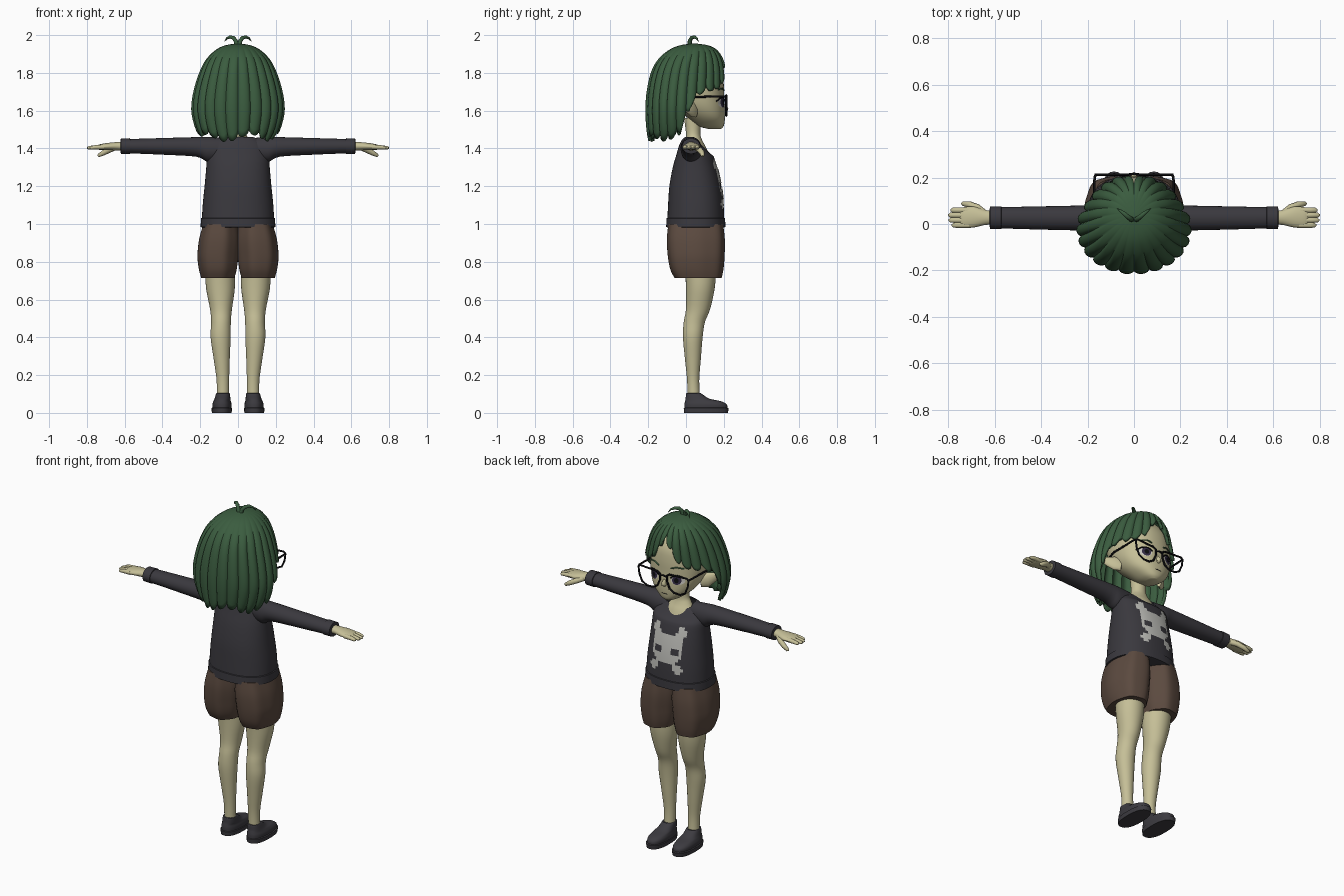
import bpy, bmesh, math
from mathutils import Vector

if "Cube" in bpy.data.objects:
    bpy.data.objects.remove(bpy.data.objects["Cube"])

def mat(name, r, g, b):
    m = bpy.data.materials.new(name)
    m.diffuse_color = (r, g, b, 1)
    m.use_nodes = True
    m.node_tree.nodes["Principled BSDF"].inputs["Base Color"].default_value = m.diffuse_color
    return m

SKIN = mat("skin", .56, .52, .31)
HAIR = mat("green_hair", .043, .108, .050)
SHIRT = mat("charcoal_cloth", .042, .040, .048)
SHORTS = mat("brown_cloth", .105, .068, .050)
SHOE = mat("shoe_grey", .046, .044, .052)
PRINT = mat("print_grey", .50, .50, .47)
BLACK = mat("black", .004, .004, .005)
WHITE = mat("eye_white", .62, .60, .55)
IRIS = mat("iris_purple", .035, .025, .06)

def finish(name, bm, m, mirror=False, angle=45):
    bmesh.ops.recalc_face_normals(bm, faces=bm.faces)
    me = bpy.data.meshes.new(name)
    bm.to_mesh(me)
    bm.free()
    ob = bpy.data.objects.new(name, me)
    bpy.context.collection.objects.link(ob)
    me.materials.append(m)
    bpy.ops.object.select_all(action='DESELECT')
    ob.select_set(True)
    bpy.context.view_layer.objects.active = ob
    bpy.ops.object.shade_smooth_by_angle(angle=math.radians(angle))
    if mirror:
        ob.modifiers.new("mirror", 'MIRROR').use_clip = False
    return ob

def dense(rows, k=4):
    """Smooth curve through key rows."""
    out = []
    for i in range(len(rows) - 1):
        a, b, c, d = (rows[max(0, min(len(rows) - 1, j))] for j in (i - 1, i, i + 1, i + 2))
        for s in range(k):
            t = s / k
            out.append([.5 * (2 * q + (r - p) * t + (2 * p - 5 * q + 4 * r - w) * t * t
                        + (3 * q - p - 3 * r + w) * t ** 3) for p, q, r, w in zip(a, b, c, d)])
    return out + [list(rows[-1])]

def lookup(rows, z):
    rows = sorted(rows)
    for a, b in zip(rows, rows[1:]):
        if z <= b[0]:
            t = max(0, (z - a[0]) / (b[0] - a[0]))
            return [p + (q - p) * t for p, q in zip(a, b)]
    return rows[-1]

def ring(c, u, v, n=32, e=2, wave=0, k=7):
    pts = []
    for i in range(n):
        a = math.tau * i / n
        ca, sa = math.cos(a), math.sin(a)
        w = 1 + wave * math.cos(k * a)
        pts.append(Vector(c) + Vector(u) * w * math.copysign(abs(ca) ** (2 / e), ca)
                   + Vector(v) * w * math.copysign(abs(sa) ** (2 / e), sa))
    return pts

def loft(name, rings, m, mirror=False, caps=True, angle=45):
    bm = bmesh.new()
    vs = [[bm.verts.new(p) for p in r] for r in rings]
    n = len(vs[0])
    for a, b in zip(vs, vs[1:]):
        for i in range(n):
            bm.faces.new((a[i], a[(i + 1) % n], b[(i + 1) % n], b[i]))
    if caps:
        bm.faces.new(vs[0])
        bm.faces.new(vs[-1])
    return finish(name, bm, m, mirror, angle)

def zrings(rows, cx=0, **kw):      # rows: z, half width, front y, back y
    return [ring((cx, (f + b) / 2, z), (rx, 0, 0), (0, (f - b) / 2, 0), **kw) for z, rx, f, b in rows]

def xrings(rows, **kw):            # rows: x, centre y, centre z, half depth, half height
    return [ring((x, cy, cz), (0, ry, 0), (0, 0, rz), **kw) for x, cy, cz, ry, rz in rows]

def tube(name, pts, m, r, cyclic=False, mirror=False, taper=None):
    cu = bpy.data.curves.new(name, 'CURVE')
    cu.dimensions, cu.bevel_depth, cu.bevel_resolution, cu.use_fill_caps = '3D', r, 2, True
    sp = cu.splines.new('POLY')
    sp.points.add(len(pts) - 1)
    for i, p in enumerate(pts):
        sp.points[i].co = (*p, 1)
        sp.points[i].radius = taper[i] if taper else 1
    sp.use_cyclic_u = cyclic
    ob = bpy.data.objects.new(name, cu)
    bpy.context.collection.objects.link(ob)
    cu.materials.append(m)
    if mirror:
        ob.modifiers.new("mirror", 'MIRROR')
    return ob

def front(rows, x, z, e, off):     # point just in front of a lofted body
    _, rx, f, b = lookup(rows, z)
    h = max(0, 1 - abs(x / rx) ** e) ** (1 / e)
    return Vector((x, (f + b) / 2 + (f - b) / 2 * h + off, z))

# ---- shirt with tilted neckline, hem, sleeves and cuffs
torso = dense([(.99, .193, .204, -.1), (1.1, .187, .199, -.095), (1.2, .177, .187, -.088),
               (1.3, .168, .165, -.07), (1.37, .163, .142, -.05), (1.42, .145, .115, -.035),
               (1.45, .11, .095, -.018), (1.46, .085, .085, -.005)])
rings = zrings(torso, n=64, e=2.3)
for r in rings:
    for p in r:
        p.z -= max(0, min(1, (p.z - 1.36) / .1)) * max(0, p.y - .02) * .6
loft("shirt_body", rings, SHIRT, caps=False)
loft("shirt_hem", zrings([(.982, .19, .2, -.098), (.984, .198, .209, -.105), (1.03, .196, .207, -.103),
                          (1.033, .188, .2, -.096)], n=64, e=2.3), SHIRT, angle=30)
loft("sleeve", xrings(dense([(.08, .03, 1.395, .05, .06), (.16, .028, 1.395, .056, .066),
                             (.22, .026, 1.408, .054, .052), (.4, .026, 1.411, .05, .044),
                             (.6, .027, 1.412, .045, .037)]), n=24), SHIRT, True)
loft("cuff", xrings([(.57, .027, 1.412, .044, .037), (.572, .027, 1.412, .049, .042),
                     (.62, .027, 1.412, .048, .041), (.622, .027, 1.412, .036, .03)], n=24), SHIRT, True, angle=30)

# ---- skull print, half pattern from the middle outwards
PATTERN = ["....11.", "....111", "...1111", "111111.", "111111.", "111111.", "111111.", "110001.",
           "110001.", "111111.", "11111..", "1111...", "...111.", "...1111", "....11."]
bm = bmesh.new()
for j, row in enumerate(PATTERN):
    for i, c in enumerate(row):
        if c == "1":
            z, x = 1.345 - j * .0178, i * .0155
            bm.faces.new([bm.verts.new(front(torso, x + a * .0155, z - b * .0178, 2.3, .004))
                          for a, b in ((0, 0), (1, 0), (1, 1), (0, 1))])
bmesh.ops.remove_doubles(bm, verts=bm.verts, dist=.0005)
finish("skull_print", bm, PRINT, True)

# ---- hands
loft("palm", xrings(dense([(.6, .027, 1.412, .03, .024), (.64, .028, 1.412, .032, .022),
                           (.69, .03, 1.41, .045, .019), (.735, .028, 1.407, .044, .014),
                           (.75, .028, 1.406, .036, .008)]), n=20), SKIN, True)
for i, tip in enumerate((.785, .798, .8, .79)):
    y = -.005 + i * .0215
    loft("finger", xrings([(.71, y, 1.408, .012, .013), (.76, y, 1.406, .012, .011),
                           (tip - .008, y, 1.403, .0105, .009), (tip, y, 1.402, .004, .003)], n=12), SKIN, True)
tube("thumb", [(.645, .045, 1.408), (.675, .07, 1.395), (.71, .084, 1.378), (.737, .088, 1.363),
               (.743, .088, 1.36)], SKIN, .016, mirror=True, taper=(1, 1, .9, .6, .2))

# ---- shorts, legs, shoes
rows = dense([(.715, .088, .188, -.06), (.76, .1, .197, -.082), (.83, .108, .203, -.095),
              (.92, .106, .204, -.1), (1.0, .09, .195, -.092)])
loft("shorts_leg", [r for q in rows for r in zrings([q], cx=.105 - max(0, q[0] - .83) * .08, n=56, e=2.3,
     wave=.02)], SHORTS, True)
rows = dense([(.76, .078, .16, -.005, .096), (.66, .076, .152, 0, .093), (.55, .058, .128, .0, .09),
              (.48, .052, .1, -.012, .09), (.4, .053, .088, -.016, .092), (.28, .042, .078, -.005, .086),
              (.17, .033, .07, .006, .08), (.07, .033, .075, .008, .08)])
loft("leg", [zrings([q[:4]], cx=q[4])[0] for q in rows], SKIN, True)
loft("shoe_upper", [zrings([q[:4]], cx=q[4], e=2.4)[0] for q in dense(
    [(.02, .05, .218, -.008, .085), (.045, .051, .216, -.008, .085), (.062, .046, .185, -.005, .084),
     (.075, .042, .125, -.002, .082), (.1, .037, .085, .0, .08), (.104, .034, .08, .004, .08)])], SHOE, True)
loft("shoe_sole", zrings([(0, .052, .222, -.01), (.025, .055, .226, -.012), (.028, .05, .218, -.008)],
                         cx=.086, e=2.4), SHOE, True, angle=30)

# ---- neck, head, nose, ears
loft("neck", zrings(dense([(1.36, .09, .125, -.01), (1.41, .082, .104, -.005), (1.445, .06, .085, 0),
                           (1.48, .043, .076, .0), (1.56, .043, .08, -.01)])), SKIN)
head = dense([(1.503, .025, .185, .12), (1.52, .062, .2, .06), (1.56, .112, .206, .01), (1.61, .145, .206, -.05),
              (1.67, .163, .202, -.1), (1.74, .168, .2, -.13), (1.81, .16, .188, -.13),
              (1.87, .12, .15, -.09), (1.9, .05, .09, -.02)])
loft("head", zrings(head, n=48, e=2.2), SKIN, angle=60)
loft("nose", zrings([(1.592, .006, .208, .19), (1.602, .014, .222, .19), (1.613, .013, .224, .19),
                     (1.635, .007, .208, .19)], n=12), SKIN)
loft("ear", [ring(c, u, v, 16) for c, u, v in (
    ((.13, .05, 1.6), (.01, .012, 0), (-.005, 0, .035)), ((.165, .03, 1.608), (.012, .014, 0), (-.005, 0, .042)),
    ((.195, .0, 1.622), (.008, .01, 0), (0, 0, .028)), ((.222, -.03, 1.64), (.002, .002, 0), (0, 0, .003)))],
     SKIN, True)

# ---- eyes, lashes, brows, mouth
def plate(name, cx, cz, rx, rz, m, off):
    bm = bmesh.new()
    mid = bm.verts.new(front(head, cx, cz, 2.2, off))
    vs = [bm.verts.new(front(head, cx + rx * math.cos(a), cz + rz * math.sin(a), 2.2, off))
          for a in (math.tau * i / 24 for i in range(24))]
    for i in range(24):
        bm.faces.new((mid, vs[i], vs[(i + 1) % 24]))
    finish(name, bm, m, True)

plate("eye_white", .078, 1.642, .036, .026, WHITE, .003)
plate("iris", .074, 1.643, .024, .026, IRIS, .005)
plate("pupil", .074, 1.643, .012, .015, BLACK, .007)
tube("lash", [front(head, x, z, 2.2, .004) for x, z in ((.04, 1.652), (.055, 1.666), (.078, 1.671), (.1, 1.665),
     (.122, 1.65))], BLACK, .004, mirror=True)
tube("brow", [front(head, x, z, 2.2, .002) for x, z in ((.04, 1.708), (.07, 1.718), (.11, 1.712))],
     HAIR, .004, mirror=True)
tube("mouth", [front(head, x * .01, 1.55, 2.2, .0) for x in range(-2, 3)], BLACK, .0015)

# ---- glasses
tube("glasses_rim", [(x, .213, z) for x, z in ((.022, 1.665), (.04, 1.676), (.155, 1.682), (.166, 1.672),
     (.16, 1.63), (.142, 1.59), (.11, 1.573), (.07, 1.574), (.04, 1.592), (.024, 1.63))], BLACK, .0055, True, True)
tube("glasses_bridge", [(-.026, .213, 1.655), (0, .216, 1.662), (.026, .213, 1.655)], BLACK, .005)
tube("glasses_temple", [(.164, .213, 1.674), (.17, .2, 1.676), (.172, .03, 1.672), (.17, -.03, 1.645)],
     BLACK, .0055, mirror=True)

# ---- hair: fluted shell whose lower edge opens around the face
shape = dense([(1.4, .165, .205, -.19), (1.45, .19, .208, -.2), (1.5, .22, .212, -.208), (1.6, .243, .215, -.214),
               (1.7, .232, .216, -.207), (1.8, .202, .212, -.185), (1.87, .167, .197, -.148),
               (1.92, .118, .165, -.092), (1.945, .07, .12, -.035), (1.956, .01, .05, .03)])
EDGE = [(0, 1.87), (10, 1.83), (26, 1.74), (45, 1.705), (62, 1.705), (76, 1.67), (90, 1.57), (99, 1.475),
        (110, 1.455), (180, 1.45)]
LOCKS, N, ROWS = 24, 192, 26
bm = bmesh.new()
grid = []
for j in range(ROWS + 1):
    t = j / ROWS
    line = []
    for i in range(N):
        a = math.tau * i / N
        deg = abs((math.degrees(a) + 180) % 360 - 180)
        lobe = abs(math.sin(LOCKS * a / 2)) ** .6
        low = lookup(EDGE, deg)[1] + .028 * (1 - lobe) + .018 * math.sin(a * 5) * (deg > 100)
        z = 1.956 - (1.956 - low) * t ** 1.7
        _, rx, f, b = lookup(shape, z)
        s = 1.015 - .065 * (1 - lobe) * min(1, 2 * t)
        line.append(bm.verts.new((rx * s * math.sin(a) * (1 - .1 * math.cos(a)),
                                  (f + b) / 2 + (f - b) / 2 * s * math.cos(a), z)))
    grid.append(line)
for p, q in zip(grid, grid[1:]):
    for i in range(N):
        k = (i + 1) % N
        bm.faces.new((p[i], q[i], q[k], p[k]))
bm.faces.new(grid[0])
hair = finish("hair", bm, HAIR, angle=50)
solid = hair.modifiers.new("thickness", 'SOLIDIFY')
solid.thickness, solid.offset = .018, -1

# curled tufts on the crown
tube("hair_tuft", [(.008, .02, 1.945), (.012, .02, 1.97), (.025, .03, 1.986), (.043, .045, 1.99),
                   (.06, .058, 1.982), (.072, .066, 1.965)], HAIR, .011, mirror=True,
     taper=(1, 1, .95, .8, .5, .1))
